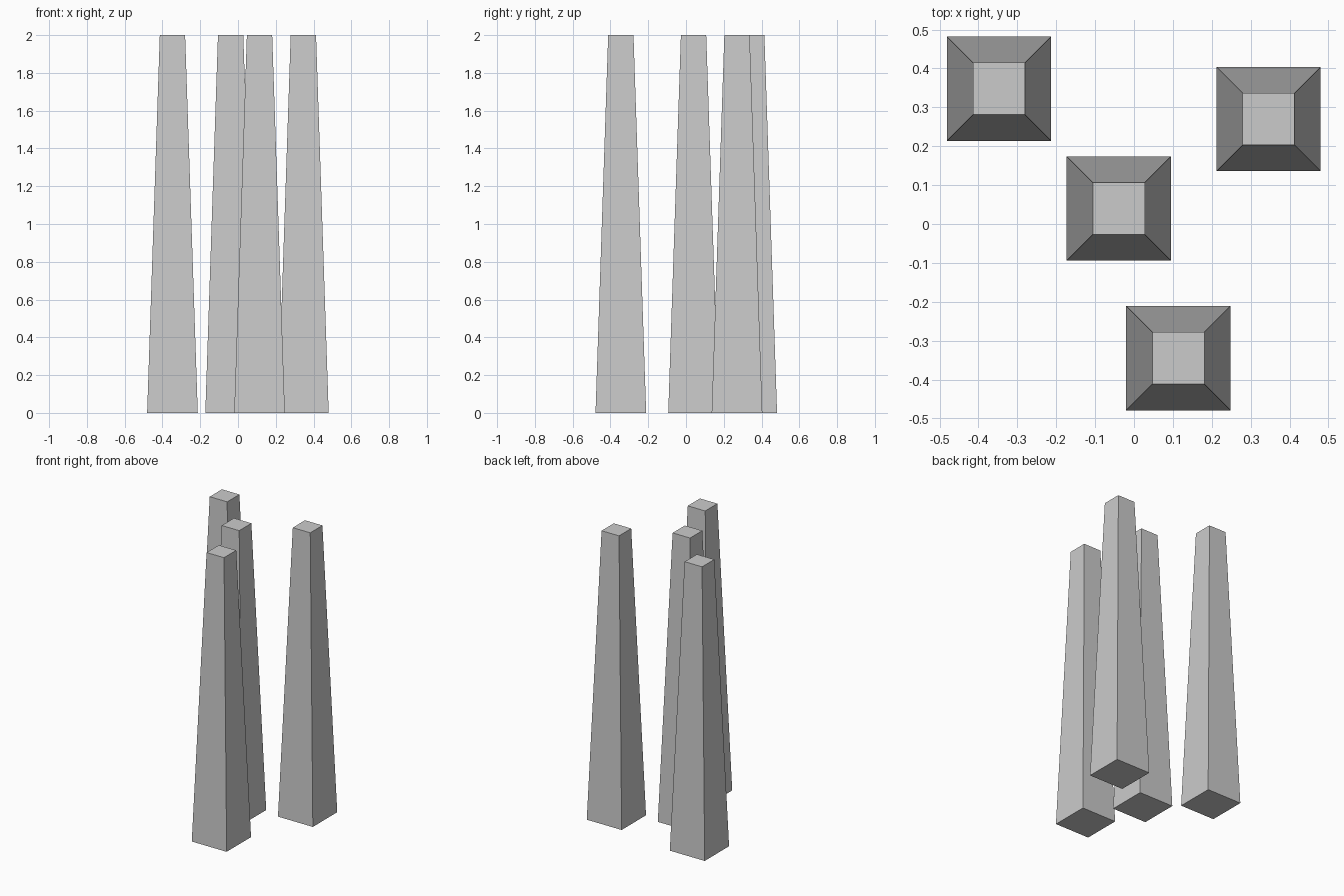
import bpy
import bmesh

cube = bpy.data.objects.get("Cube")
if cube:
    bpy.data.objects.remove(cube, do_unlink=True)

HEIGHT = 2.0
BASE_HALF = 0.134
TOP_HALF = 0.067

# Single plain grey
grey = bpy.data.materials.new("light_grey")
grey.use_nodes = True
colour = (0.6, 0.6, 0.6, 1)
grey.diffuse_color = colour
grey.node_tree.nodes["Principled BSDF"].inputs["Base Color"].default_value = colour


def tapered_pillar(name, x, y):
    """Square pillar standing on the ground, narrowing to a flat top."""
    mesh = bpy.data.meshes.new(name)
    bm = bmesh.new()
    bmesh.ops.create_cube(bm, size=2)
    for v in bm.verts:
        half = TOP_HALF if v.co.z > 0 else BASE_HALF
        v.co.x *= half
        v.co.y *= half
        v.co.z = HEIGHT if v.co.z > 0 else 0
    bm.to_mesh(mesh)
    bm.free()
    mesh.materials.append(grey)
    pillar = bpy.data.objects.new(name, mesh)
    pillar.location = (x, y, 0)
    bpy.context.collection.objects.link(pillar)


# Four scattered pillars
tapered_pillar("back_right_pillar", -0.347, 0.348)
tapered_pillar("back_left_pillar", 0.346, 0.270)
tapered_pillar("middle_pillar", -0.039, 0.040)
tapered_pillar("front_pillar", 0.114, -0.345)
